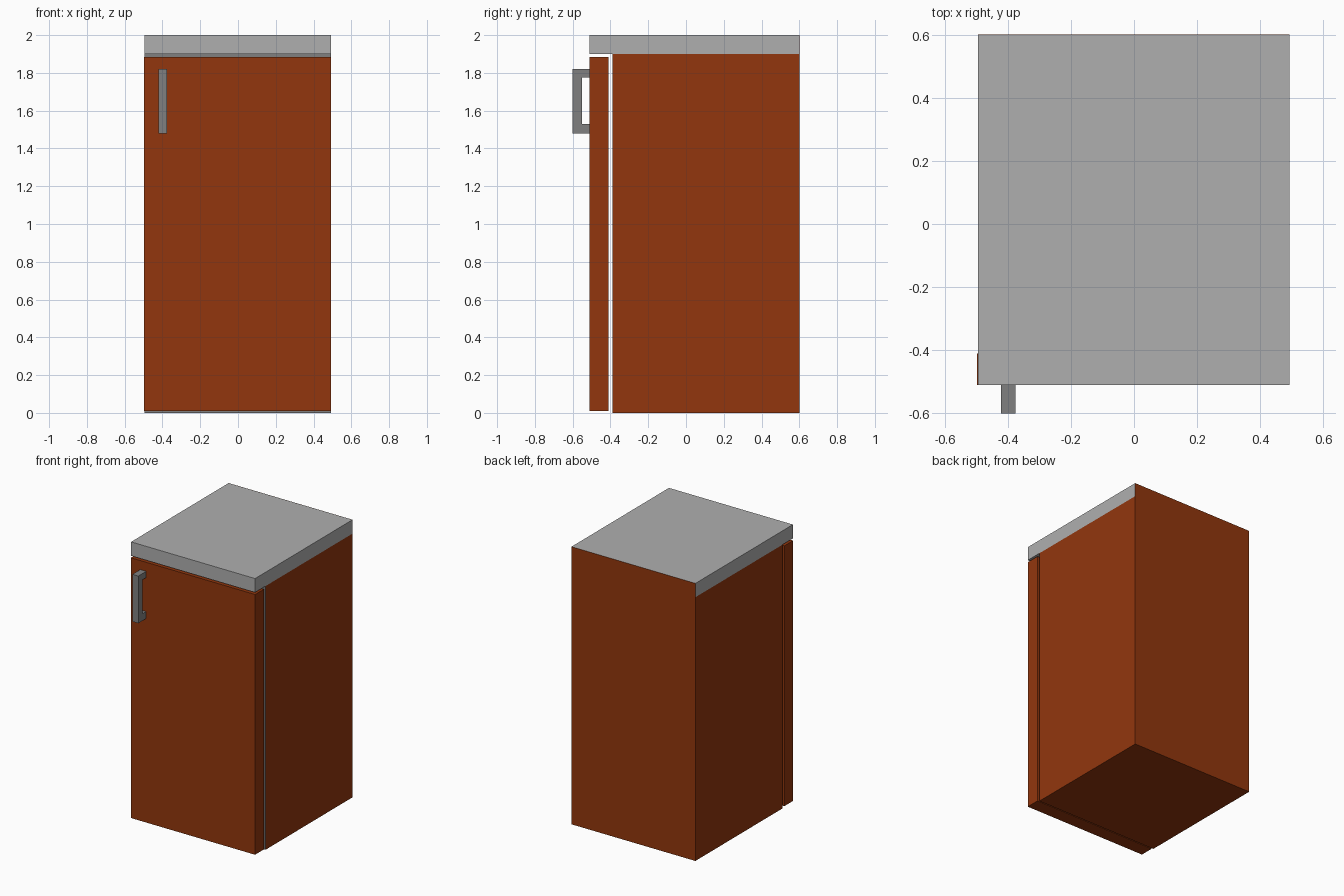
import bpy, bmesh

if "Cube" in bpy.data.objects:
    bpy.data.objects.remove(bpy.data.objects["Cube"])


def material(name, rgb):
    m = bpy.data.materials.new(name)
    m.diffuse_color = (*rgb, 1)
    m.use_nodes = True
    m.node_tree.nodes["Principled BSDF"].inputs["Base Color"].default_value = m.diffuse_color
    return m


WOOD = material("wood", (0.287, 0.037, 0.004))
STONE = material("worktop_grey", (0.43, 0.43, 0.43))
METAL = material("dark_metal", (0.216, 0.216, 0.216))


def prism(name, profile, x0, x1, mat):
    """Extrude a (y, z) profile along x from x0 to x1."""
    bm = bmesh.new()
    face = bm.faces.new([bm.verts.new((x0, y, z)) for y, z in profile])
    ext = bmesh.ops.extrude_face_region(bm, geom=[face])
    moved = [v for v in ext["geom"] if isinstance(v, bmesh.types.BMVert)]
    bmesh.ops.translate(bm, verts=moved, vec=(x1 - x0, 0, 0))
    bmesh.ops.recalc_face_normals(bm, faces=bm.faces)
    mesh = bpy.data.meshes.new(name)
    bm.to_mesh(mesh)
    bm.free()
    mesh.materials.append(mat)
    ob = bpy.data.objects.new(name, mesh)
    bpy.context.collection.objects.link(ob)
    return ob


def box(name, x, y, z, mat):
    profile = [(y[0], z[0]), (y[1], z[0]), (y[1], z[1]), (y[0], z[1])]
    return prism(name, profile, x[0], x[1], mat)


W = (-0.495, 0.493)

# Cabinet body, with its grey front face
body = box("cabinet_body", W, (-0.39, 0.599), (0, 1.9), WOOD)
body.data.materials.append(METAL)
for p in body.data.polygons:
    if p.normal.y < -0.9:
        p.material_index = 1

# Back panel covers the rear edge of the worktop
box("back_panel", W, (0.599, 0.6), (0, 2.0), WOOD)

# Worktop
box("worktop", W, (-0.51, 0.599), (1.9, 2.0), STONE)

# Door, standing slightly off the body
box("door", (-0.497, 0.493), (-0.51, -0.41), (0.01, 1.885), WOOD)

# U-shaped door handle
prism("door_handle",
      [(-0.51, 1.48), (-0.6, 1.48), (-0.6, 1.82), (-0.51, 1.82),
       (-0.51, 1.775), (-0.55, 1.775), (-0.55, 1.53), (-0.51, 1.53)],
      -0.422, -0.375, METAL)
